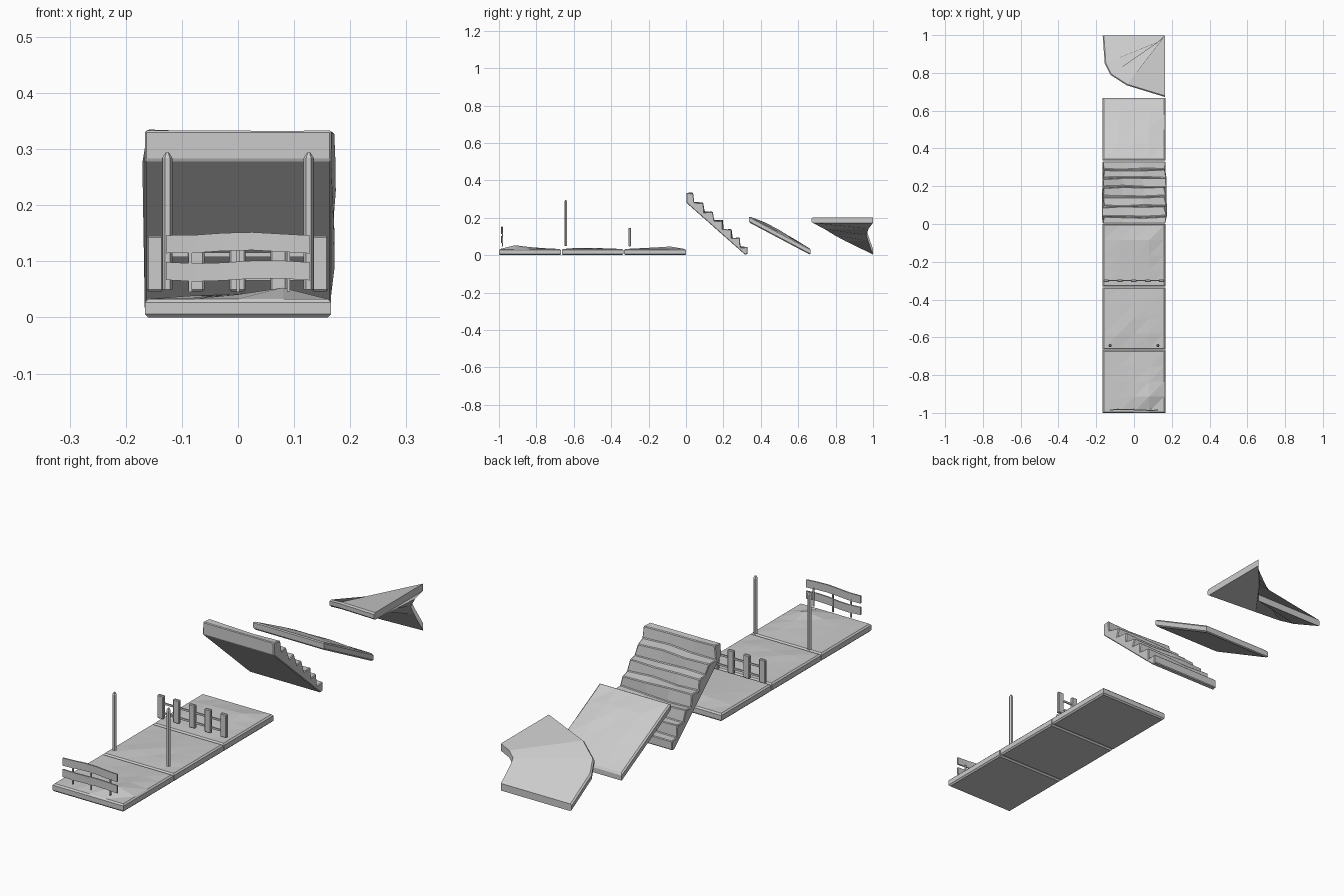
import bpy, bmesh, math, random

if "Cube" in bpy.data.objects:
    bpy.data.objects.remove(bpy.data.objects["Cube"])

random.seed(4)
W = 0.166   # half width of every module


def finish(name, bm, bevel=0):
    bmesh.ops.recalc_face_normals(bm, faces=bm.faces)
    me = bpy.data.meshes.new(name)
    bm.to_mesh(me)
    bm.free()
    ob = bpy.data.objects.new(name, me)
    bpy.context.collection.objects.link(ob)
    if bevel:
        m = ob.modifiers.new("edge_chamfer", "BEVEL")
        m.width, m.segments, m.limit_method = bevel, 1, 'ANGLE'
        m.angle_limit = math.radians(40)
    return ob


def slab(name, y0, y1, heights, drop=lambda y: 0.0):
    """Chamfered slab with a faceted 5x5 top; heights = 3x3 inner bumps (front row first)."""
    bm = bmesh.new()
    cy, hy, c = (y0 + y1) / 2, (y1 - y0) / 2, 0.006
    g = [[None] * 5 for _ in range(5)]
    for j in range(5):
        for i in range(5):
            z = 0.033
            if 0 < i < 4 and 0 < j < 4:
                z += heights[j - 1][i - 1]
            g[j][i] = bm.verts.new(((i / 2 - 1) * (W - c), cy + (j / 2 - 1) * (hy - c), z))
    for j in range(4):
        for i in range(4):
            a, b, d, e = g[j][i], g[j][i + 1], g[j + 1][i + 1], g[j + 1][i]
            bm.faces.new((a, b, d))
            bm.faces.new((a, d, e))
    # chamfered sides and underside
    corners = [g[0][0], g[0][4], g[4][4], g[4][0]]
    rim = [g[0], [r[4] for r in g], g[4][::-1], [r[0] for r in g][::-1]]
    rings = []
    for z, k in ((0.027, 0), (0.006, 0), (0.0, c)):
        rings.append([bm.verts.new((sx * (W - k), cy + sy * (hy - k), z))
                      for sx, sy in ((-1, -1), (1, -1), (1, 1), (-1, 1))])
    for i in range(4):
        n = (i + 1) % 4
        bm.faces.new([rings[0][i], rings[0][n]] + rim[i][::-1])
        for lo, hi in ((1, 0), (2, 1)):
            bm.faces.new((rings[lo][i], rings[lo][n], rings[hi][n], rings[hi][i]))
    bm.faces.new(rings[2])
    for v in bm.verts:
        v.co.z += drop(v.co.y)
    return finish(name, bm)


def box(name, center, size, bevel=0):
    bm = bmesh.new()
    bmesh.ops.create_cube(bm, size=1)
    for v in bm.verts:
        v.co = [c + p * s for c, p, s in zip(center, v.co, size)]
    return finish(name, bm, bevel)


def loft(name, sections, bevel=0):
    """Skin equal-length closed sections and cap both ends."""
    bm = bmesh.new()
    cols = [[bm.verts.new(p) for p in s] for s in sections]
    for a, b in zip(cols, cols[1:]):
        for i in range(len(a)):
            n = (i + 1) % len(a)
            bm.faces.new((a[i], a[n], b[n], b[i]))
    bm.faces.new(cols[0])
    bm.faces.new(cols[-1])
    return finish(name, bm, bevel)


# Ground tiles with gentle faceted bumps
slab("ground_tile_front", -1.0, -0.668,
     [[.002, .008, .020], [.002, .006, .010], [.001, .004, .004]])
slab("ground_tile_middle", -0.664, -0.335,
     [[.006, .003, .005], [.003, .006, .003], [.002, .003, .002]])
slab("ground_tile_rear", -0.331, 0.0,
     [[.002, .003, .004], [.004, .006, .008], [.006, .009, .013]])

# Sloped ramp
slab("ramp", 0.337, 0.666,
     [[.010, .012, .010], [.010, .009, .012], [.005, .006, .004]],
     drop=lambda y: 0.53 * (0.66 - y) + 0.004)

# Plank rail on the front tile: slightly wavy boards on thin pegs
for n, zc in (("upper", 0.133), ("lower", 0.083)):
    secs = []
    for i in range(6):
        x = -0.128 + 0.256 * i / 5
        dz = 0.003 * math.cos(i * 1.3 + zc * 20)
        dy = -0.984 + 0.003 * math.sin(i * 1.1)
        secs.append([(x, dy + sy * 0.003, zc + dz + sz * 0.016)
                     for sy, sz in ((-1, -1), (1, -1), (1, 1), (-1, 1))])
    loft("rail_board_" + n, secs)
for x in (-0.085, 0, 0.09):
    box("rail_peg", (x, -0.980, 0.083), (0.006, 0.005, 0.076))

# Two tall posts with pointed tips
for s in (-1, 1):
    secs = []
    for z, r in ((0.05, 0.009), (0.284, 0.009), (0.294, 0.003)):
        secs.append([(s * 0.126 + r * math.cos(a * math.pi / 3),
                      -0.643 + r * math.sin(a * math.pi / 3), z) for a in range(6)])
    loft("tall_post", secs)

# Picket fence on the rear tile
for i in range(5):
    x = -0.148 + 0.0735 * i
    box("picket", (x, -0.301, 0.096), (0.029, 0.014, 0.099), 0.003)
for z in (0.07, 0.112):
    box("picket_rail", (-0.001, -0.300, z), (0.295, 0.005, 0.008))

# Staircase: stepped profile, with rough uneven treads
profile = [(0.002, 0.28), (0.002, 0.333)]
treads = [(.035, .333), (.09, .28), (.142, .232), (.193, .186), (.24, .137), (.285, .091)]
for (y, z), zn in zip(treads, [t[1] for t in treads[1:]] + [.044]):
    profile += [(y, z), (y + 0.006, zn)]
profile += [(0.33, 0.044), (0.33, 0.006), (0.315, 0.003)]
secs = []
for x in (-0.166, -0.06, 0.05, 0.166):
    sec = []
    for k, (y, z) in enumerate(profile):
        rough = 0.004 if 1 < k < len(profile) - 3 else 0
        j = lambda: random.uniform(-rough, rough)
        sec.append((x + j() * 1.8, y + j(), z + j()))
    secs.append(sec)
loft("staircase", secs, 0.003)

# Quarter-turn descending ramp: inner edge, outer edge, top height
inner = [(.165, .999), (.143, .975), (.131, .965), (.140, .974), (.165, .999)]
outer = [(.165, .672), (-.04, .735), (-.125, .79), (-.155, .85), (-.166, .999)]
tops = [.202, .170, .137, .105, .034]
secs = []
for (ix, iy), (ox, oy), t in zip(inner, outer, tops):
    b = t - 0.03
    mx, my = ox + (ix - ox) * 0.02, oy + (iy - oy) * 0.02
    secs.append([(ix, iy, t), (mx, my, t), (ox, oy, t - 0.006),
                 (ox, oy, b + 0.006), (mx, my, b), (ix, iy, b)])
loft("turning_ramp", secs)
